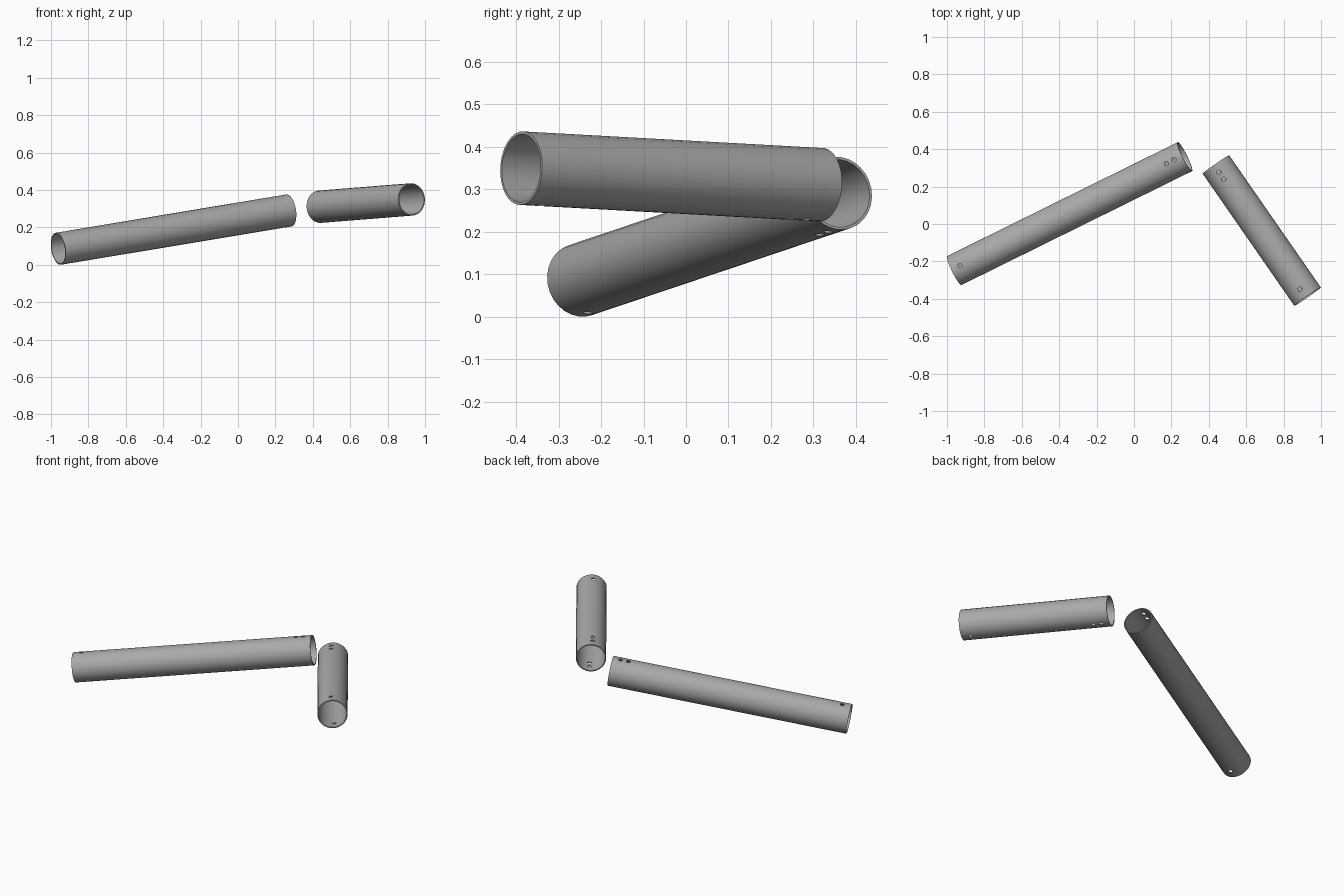
import bpy, bmesh, math
from mathutils import Vector, Matrix

cube = bpy.data.objects.get("Cube")
if cube:
    bpy.data.objects.remove(cube, do_unlink=True)

OUTER, INNER, HOLE = 0.0868, 0.0805, 0.012
SIDES = 28

# Plain grey metal
grey = bpy.data.materials.new("grey_metal")
grey.use_nodes = True
colour = (0.4, 0.4, 0.4, 1)
grey.diffuse_color = colour
grey.node_tree.nodes["Principled BSDF"].inputs["Base Color"].default_value = colour


def make_object(name, bm, frame):
    bmesh.ops.recalc_face_normals(bm, faces=bm.faces)
    mesh = bpy.data.meshes.new(name)
    bm.to_mesh(mesh)
    bm.free()
    mesh.materials.append(grey)
    obj = bpy.data.objects.new(name, mesh)
    obj.matrix_world = frame
    bpy.context.collection.objects.link(obj)
    return obj


def tube(name, inner_end, outer_end, roll):
    """Hollow tube along local x, with pin holes drilled through local z."""
    start, end = Vector(inner_end), Vector(outer_end)
    length = (end - start).length
    x = (end - start).normalized()
    y = Vector((0, 0, 1)).cross(x).normalized()
    frame = Matrix((x, y, x.cross(y))).transposed().to_4x4()
    frame = Matrix.Translation(start) @ frame @ Matrix.Rotation(roll, 4, 'X')

    # Wall: the rectangular section swept round the axis
    bm = bmesh.new()
    section = [(0, OUTER), (length, OUTER), (length, INNER), (0, INNER)]
    rings = []
    for i in range(SIDES):
        a = math.tau * i / SIDES
        rings.append([bm.verts.new((px, r * math.sin(a), r * math.cos(a)))
                      for px, r in section])
    for i in range(SIDES):
        here, there = rings[i], rings[(i + 1) % SIDES]
        for k in range(4):
            n = (k + 1) % 4
            bm.faces.new((here[k], here[n], there[n], there[k]))
    pipe = make_object(name, bm, frame)

    # Pin holes: two at the inner end, one at the outer end
    bm = bmesh.new()
    for px in (0.047, 0.093, length - 0.052):
        bmesh.ops.create_cone(bm, cap_ends=True, segments=12, radius1=HOLE,
                              radius2=HOLE, depth=OUTER * 3,
                              matrix=Matrix.Translation((px, 0, 0)))
    drill = make_object(name + "_drill", bm, frame)
    drill.hide_render = True

    cut = pipe.modifiers.new("pin_holes", 'BOOLEAN')
    cut.operation, cut.solver, cut.object = 'DIFFERENCE', 'EXACT', drill
    bpy.ops.object.select_all(action='DESELECT')
    pipe.select_set(True)
    bpy.context.view_layer.objects.active = pipe
    bpy.ops.object.modifier_apply(modifier=cut.name)
    bpy.data.objects.remove(drill, do_unlink=True)
    bpy.ops.object.shade_smooth_by_angle(angle=math.radians(30))


tube("long_tube", (0.272, 0.36, 0.291), (-0.961, -0.249, 0.086), math.radians(7))
tube("short_tube", (0.438, 0.318, 0.311), (0.928, -0.388, 0.35), math.radians(7))
